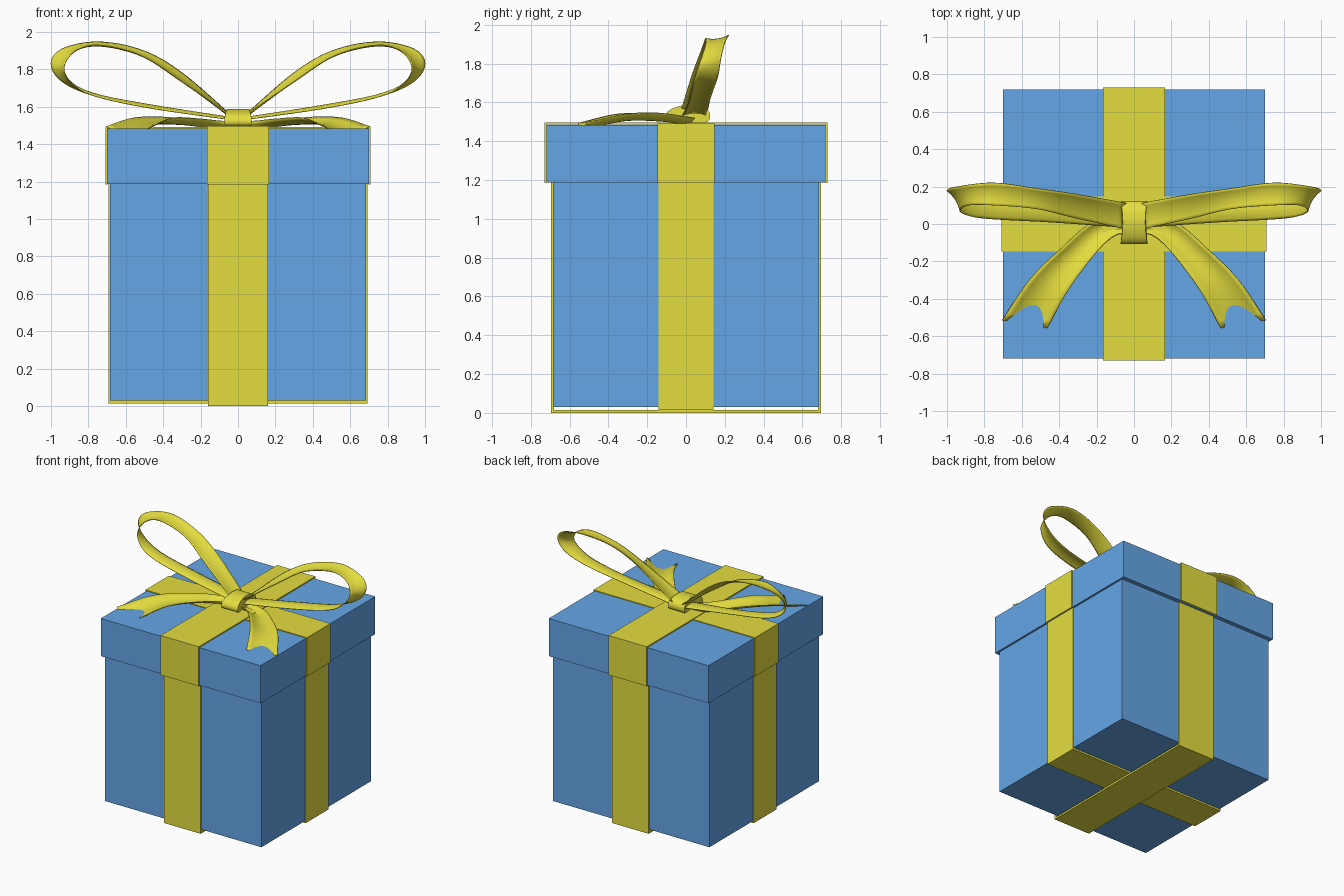
import bpy, bmesh
from mathutils import Vector

if "Cube" in bpy.data.objects:
    bpy.data.objects.remove(bpy.data.objects["Cube"])


def material(name, rgb):
    m = bpy.data.materials.new(name)
    m.diffuse_color = (*rgb, 1)
    m.use_nodes = True
    m.node_tree.nodes["Principled BSDF"].inputs["Base Color"].default_value = m.diffuse_color
    return m


BLUE = material("blue_paper", (0.13, 0.38, 0.80))
GOLD = material("yellow_ribbon", (0.78, 0.73, 0.05))


def make(name, verts, faces, mat, smooth=False, thick=0):
    me = bpy.data.meshes.new(name)
    me.from_pydata(verts, [], faces)
    bm = bmesh.new()
    bm.from_mesh(me)
    bmesh.ops.recalc_face_normals(bm, faces=bm.faces)
    bm.to_mesh(me)
    bm.free()
    me.materials.append(mat)
    ob = bpy.data.objects.new(name, me)
    bpy.context.collection.objects.link(ob)
    if smooth:
        me.shade_smooth()
    if thick:
        s = ob.modifiers.new("thickness", 'SOLIDIFY')
        s.thickness, s.offset = thick, 0
    return ob


def box(name, hx, hy, z0, z1):
    bpy.ops.mesh.primitive_cube_add(size=2, location=(0, 0, (z0 + z1) / 2))
    ob = bpy.context.object
    ob.name = name
    ob.scale = (hx, hy, (z1 - z0) / 2)
    bpy.ops.object.transform_apply(location=False, rotation=False, scale=True)
    ob.data.materials.append(BLUE)
    return ob


def strap(name, reach, half, z_open, z_closed, along_x, t=0.01):
    """Flat U-shaped ribbon with a closed cross-section, open at z_open."""
    s = 1 if z_closed > z_open else -1
    r = reach - t
    path = [(-reach, z_open), (-reach, z_closed), (reach, z_closed), (reach, z_open),
            (r, z_open), (r, z_closed - s * t), (-r, z_closed - s * t), (-r, z_open)]
    verts = [(u, w, z) if along_x else (w, u, z) for w in (-half, half) for u, z in path]
    faces = [(i, (i + 1) % 8, (i + 1) % 8 + 8, i + 8) for i in range(8)]
    for k in (0, 8):
        faces += [(k, k + 1, k + 6, k + 7), (k + 1, k + 2, k + 5, k + 6), (k + 2, k + 3, k + 4, k + 5)]
    make(name, verts, faces, GOLD)


def spline(pts, steps=6):
    """Catmull-Rom curve through the points."""
    p = [Vector(q) for q in pts]
    p = [2 * p[0] - p[1]] + p + [2 * p[-1] - p[-2]]
    out = []
    for i in range(1, len(p) - 2):
        a, b, c, d = p[i - 1:i + 3]
        for k in range(steps):
            t = k / steps
            out.append(0.5 * (2 * b + (c - a) * t + (2 * a - 5 * b + 4 * c - d) * t ** 2
                              + (3 * b - a - 3 * c + d) * t ** 3))
    return out + [p[-2]]


def ribbon(name, edge_a, edge_b, bulge, side, across=8):
    """Loft a ribbon between two edges, arched across its width."""
    A, B = spline(edge_a), spline(edge_b)
    n, verts = len(A), []
    for i in range(n):
        j, k = max(i - 1, 0), min(i + 1, n - 1)
        normal = (A[k] + B[k] - A[j] - B[j]).cross(A[i] - B[i]).normalized()
        for s in range(across + 1):
            t = s / across
            v = A[i].lerp(B[i], t) + normal * bulge * 4 * t * (1 - t)
            verts.append((v.x * side, v.y, v.z))
    w = across + 1
    faces = [(i * w + s, i * w + s + 1, i * w + w + s + 1, i * w + w + s)
             for i in range(n - 1) for s in range(across)]
    make(name, verts, faces, GOLD, True, 0.005)


# Box and lid
box("box_body", 0.685, 0.685, 0.03, 1.19)
box("box_lid", 0.70, 0.718, 1.187, 1.485)

# Ribbon straps round body and lid
strap("body_strap_front_back", 0.695, 0.16, 1.19, 0.0, False, 0.014)
strap("body_strap_sides", 0.692, 0.142, 1.19, 0.015, True, 0.014)
strap("lid_strap_front_back", 0.73, 0.167, 1.184, 1.497, False)
strap("lid_strap_sides", 0.708, 0.147, 1.184, 1.491, True)

# Bow loops and tails
loop_front = [(.03, -.03, 1.55), (.31, .03, 1.74), (.52, .08, 1.875), (.75, .10, 1.93), (.88, .10, 1.89),
              (.93, .07, 1.80), (.87, .04, 1.71), (.74, .025, 1.65), (.45, .01, 1.59), (.03, -.02, 1.53)]
loop_back = [(.03, .11, 1.55), (.31, .16, 1.79), (.52, .19, 1.905), (.75, .22, 1.947), (.94, .20, 1.91),
             (1.0, .18, 1.83), (.94, .165, 1.735), (.77, .14, 1.66), (.45, .12, 1.60), (.03, .10, 1.53)]
tail_front = [(.02, -.05, 1.52), (.10, -.06, 1.525), (.20, -.15, 1.535), (.35, -.35, 1.54), (.465, -.557, 1.492)]
tail_back = [(.02, .05, 1.52), (.22, .01, 1.525), (.40, -.14, 1.545), (.56, -.30, 1.54), (.705, -.515, 1.495)]
for side, label in ((1, "right"), (-1, "left")):
    ribbon(label + "_bow_loop", loop_front, loop_back, 0.012, side)
    ribbon(label + "_bow_tail", tail_front, tail_back, 0.035, side)

# Knot: rounded band, pinched at the middle
profile = spline([(-.02, 1.498, 0), (-.095, 1.50, 0), (-.107, 1.53, 0), (-.085, 1.56, 0), (-.03, 1.582, 0),
                  (.03, 1.588, 0), (.09, 1.575, 0), (.122, 1.545, 0), (.11, 1.50, 0), (.02, 1.498, 0)], 4)
n = len(profile)
verts = [(s * (0.06 + 0.9 * (p.x - .01) ** 2), p.x, p.y) for s in (-1, 1) for p in profile]
faces = [(i, (i + 1) % n, (i + 1) % n + n, i + n) for i in range(n)]
faces += [tuple(range(n)), tuple(range(n, 2 * n))]
knot = make("bow_knot", verts, faces, GOLD)
bpy.ops.object.select_all(action='DESELECT')
knot.select_set(True)
bpy.context.view_layer.objects.active = knot
bpy.ops.object.shade_smooth_by_angle(angle=0.7)
